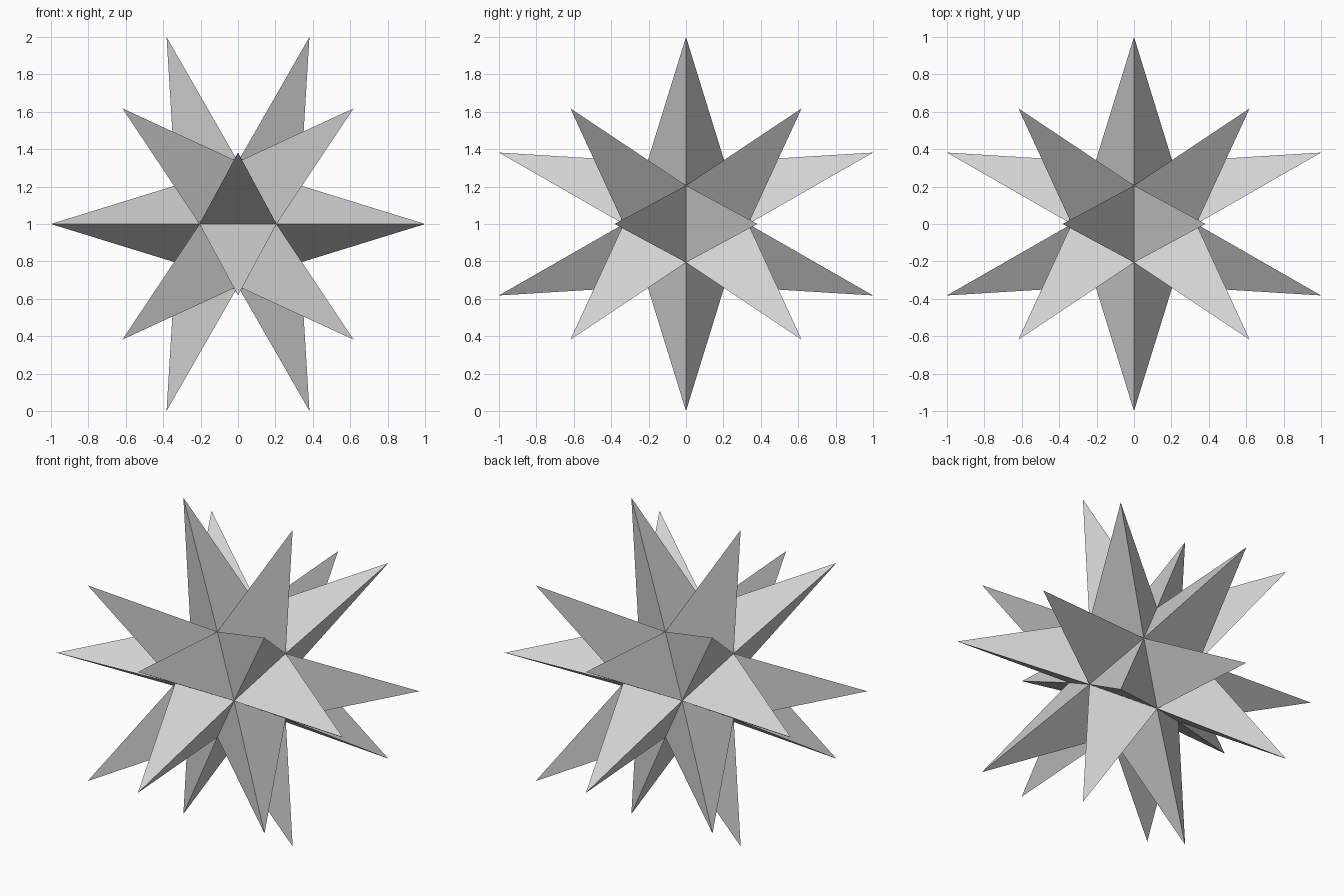
import bpy
import bmesh
from mathutils import Vector

default_cube = bpy.data.objects.get("Cube")
if default_cube:
    bpy.data.objects.remove(default_cube, do_unlink=True)

GOLDEN = (1 + 5 ** 0.5) / 2
CORE = 0.206                            # half the core's edge length
TIP = (1 + GOLDEN ** -4) ** 0.5         # distance from centre to each tip
CENTRE = Vector((0, 0, 1))

# Single matte grey
grey = bpy.data.materials.new("light_grey")
grey.use_nodes = True
colour = (0.65, 0.65, 0.65, 1)
grey.diffuse_color = colour
grey.node_tree.nodes["Principled BSDF"].inputs["Base Color"].default_value = colour

# Icosahedral core, from three crossed golden rectangles
bm = bmesh.new()
for s in (-1, 1):
    for t in (-1, 1):
        a, b = s * CORE, t * CORE * GOLDEN
        for corner in ((a, b, 0), (0, a, b), (b, 0, a)):
            bm.verts.new(corner)
bmesh.ops.convex_hull(bm, input=bm.verts[:])

# Raise a three-sided spike on every core face
spikes = bmesh.ops.poke(bm, faces=bm.faces[:])
for tip in spikes["verts"]:
    tip.co = tip.co.normalized() * TIP
bmesh.ops.translate(bm, verts=bm.verts[:], vec=CENTRE)
bmesh.ops.recalc_face_normals(bm, faces=bm.faces[:])

mesh = bpy.data.meshes.new("spiked_star")
bm.to_mesh(mesh)
bm.free()
mesh.materials.append(grey)
star = bpy.data.objects.new("spiked_star", mesh)
bpy.context.collection.objects.link(star)
